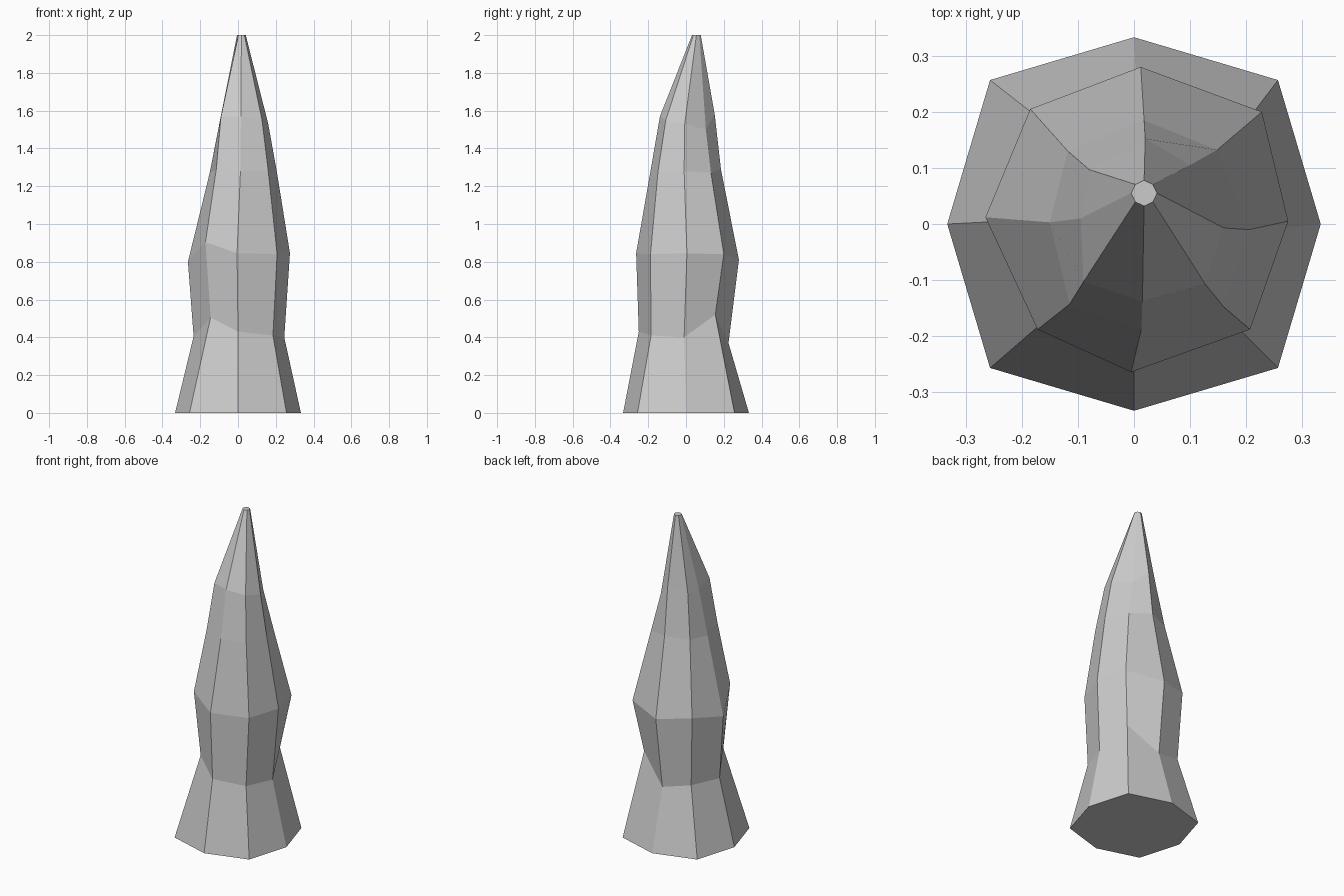
import bpy, bmesh
from math import cos, sin, pi

SIDES = 8


def regular_ring(cx, cy, z, axis_r, diag_r):
    """Octagonal cross-section, counter-clockwise from +x."""
    pts = []
    for i in range(SIDES):
        r = diag_r if i % 2 else axis_r
        a = 2 * pi * i / SIDES
        pts.append((cx + r * cos(a), cy + r * sin(a), z))
    return pts


# Irregular cross-sections of the rock, counter-clockwise from +x
waist = [(0.245, -0.01, 0.40), (0.18, 0.155, 0.52), (0.005, 0.225, 0.37), (-0.165, 0.185, 0.41),
         (-0.235, 0.005, 0.405), (-0.145, -0.16, 0.505), (0.0, -0.25, 0.43), (0.185, -0.185, 0.41)]
bulge = [(0.275, 0.005, 0.845), (0.228, 0.20, 0.84), (0.012, 0.28, 0.81), (-0.185, 0.205, 0.84),
         (-0.265, 0.012, 0.80), (-0.172, -0.188, 0.905), (-0.005, -0.264, 0.845), (0.207, -0.188, 0.84)]
shoulder = [(0.205, -0.01, 1.28), (0.148, 0.132, 1.27), (0.018, 0.185, 1.29), (-0.118, 0.13, 1.28),
            (-0.15, 0.003, 1.27), (-0.115, -0.143, 1.29), (0.013, -0.188, 1.28), (0.16, -0.148, 1.28)]
neck = [(0.16, -0.007, 1.53), (0.10, 0.105, 1.50), (0.02, 0.152, 1.58), (-0.08, 0.097, 1.55),
        (-0.095, 0.01, 1.55), (-0.09, -0.103, 1.57), (0.015, -0.138, 1.57), (0.127, -0.107, 1.55)]

rings = [regular_ring(0, 0, 0, 0.333, 0.363), waist, bulge, shoulder, neck,
         regular_ring(0.018, 0.055, 2.0, 0.023, 0.022)]

# Loft the sections into one closed, leaning spike
bm = bmesh.new()
loops = [[bm.verts.new(p) for p in ring] for ring in rings]
for low, high in zip(loops, loops[1:]):
    for i in range(SIDES):
        j = (i + 1) % SIDES
        bm.faces.new((low[i], low[j], high[j], high[i]))
bm.faces.new(loops[0][::-1])
bm.faces.new(loops[-1])
bm.normal_update()

mesh = bpy.data.meshes.new("stalagmite")
bm.to_mesh(mesh)
bm.free()
bpy.context.collection.objects.link(bpy.data.objects.new("stalagmite", mesh))
